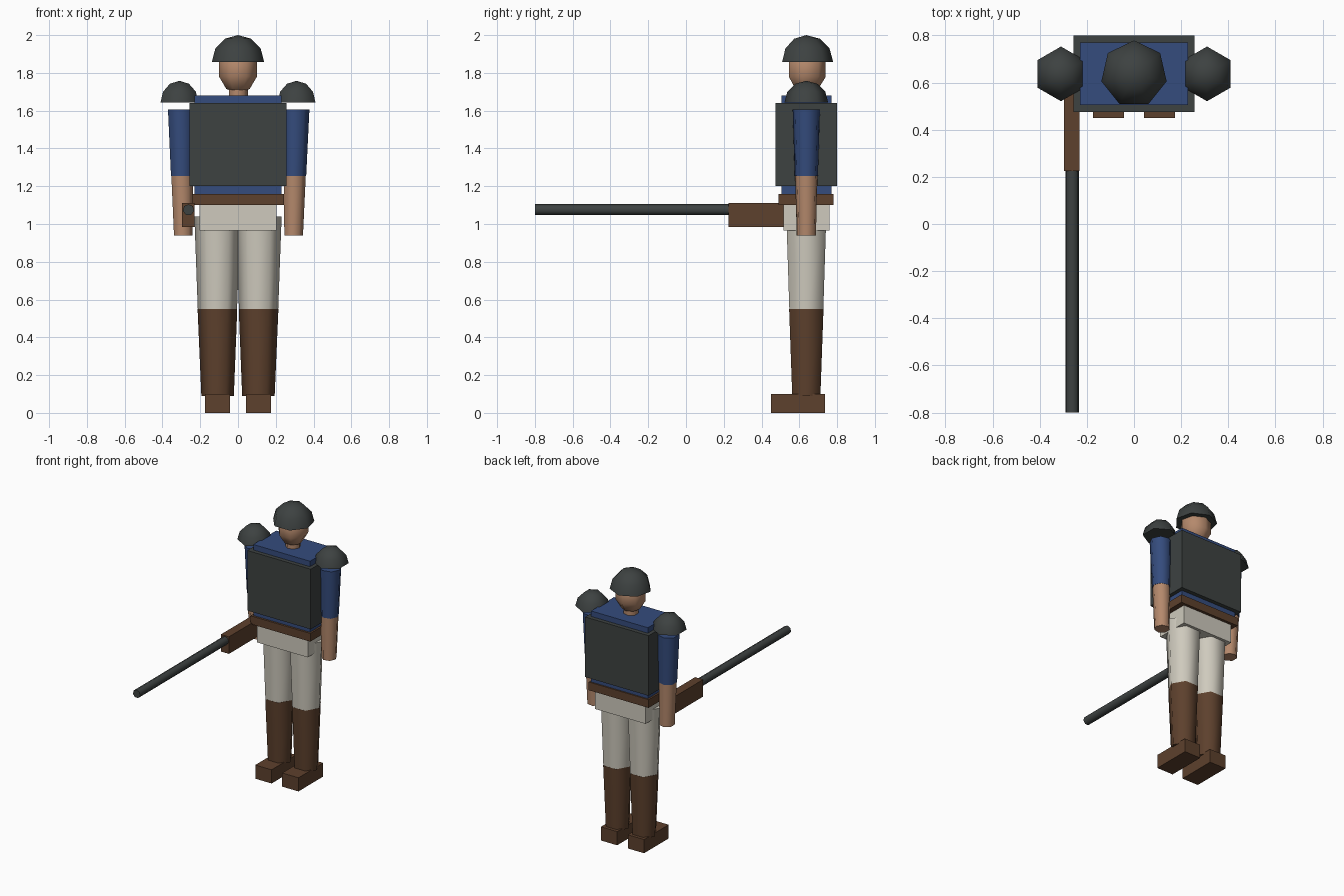
import bpy, bmesh, math
from mathutils import Matrix

if "Cube" in bpy.data.objects:
    bpy.data.objects.remove(bpy.data.objects["Cube"], do_unlink=True)

BODY_Y = 0.637


def material(name, r, g, b):
    m = bpy.data.materials.new(name)
    m.use_nodes = True
    m.diffuse_color = (r, g, b, 1)
    m.node_tree.nodes["Principled BSDF"].inputs["Base Color"].default_value = (r, g, b, 1)
    return m


armour = material("dark armour", 0.047, 0.054, 0.053)
cloth = material("blue cloth", 0.035, 0.072, 0.205)
skin = material("tan skin", 0.46, 0.25, 0.15)
cream = material("cream trousers", 0.62, 0.59, 0.51)
leather = material("brown leather", 0.11, 0.052, 0.026)


def finish(name, bm, mat, smooth=False):
    bmesh.ops.recalc_face_normals(bm, faces=bm.faces)
    mesh = bpy.data.meshes.new(name)
    bm.to_mesh(mesh)
    bm.free()
    mesh.materials.append(mat)
    ob = bpy.data.objects.new(name, mesh)
    bpy.context.collection.objects.link(ob)
    if smooth:
        bpy.ops.object.select_all(action="DESELECT")
        ob.select_set(True)
        bpy.context.view_layer.objects.active = ob
        bpy.ops.object.shade_smooth_by_angle(angle=math.radians(62))
    return ob


def box(name, x, y, z, mat):
    """Box from (min, max) pairs on each axis."""
    bm = bmesh.new()
    bmesh.ops.create_cube(bm, size=1)
    for v in bm.verts:
        v.co = [lo + (c + 0.5) * (hi - lo) for c, (lo, hi) in zip(v.co, (x, y, z))]
    return finish(name, bm, mat)


def limb(name, sides, bottom, top, r_bottom, r_top, mat):
    """Tapered prism whose end rings stay level; ends are (x, z)."""
    bm = bmesh.new()
    rings = []
    for (cx, cz), r in ((bottom, r_bottom), (top, r_top)):
        angles = [math.tau * i / sides for i in range(sides)]
        rings.append([bm.verts.new((cx + r * math.cos(a), BODY_Y + r * math.sin(a), cz))
                      for a in angles])
    for i in range(sides):
        j = (i + 1) % sides
        bm.faces.new((rings[0][i], rings[0][j], rings[1][j], rings[1][i]))
    for ring in rings:
        bm.faces.new(ring)
    return finish(name, bm, mat, True)


def dome(name, sides, x, z, r, mat):
    """Lower-closed half sphere."""
    bm = bmesh.new()
    bmesh.ops.create_uvsphere(bm, u_segments=sides, v_segments=6, radius=r)
    geom = bm.verts[:] + bm.edges[:] + bm.faces[:]
    bmesh.ops.bisect_plane(bm, geom=geom, plane_co=(0, 0, 0), plane_no=(0, 0, -1),
                           clear_outer=True)
    bmesh.ops.holes_fill(bm, edges=[e for e in bm.edges if e.is_boundary])
    bmesh.ops.translate(bm, verts=bm.verts, vec=(x, BODY_Y, z))
    return finish(name, bm, mat, True)


# Torso
box("shirt", (-0.23, 0.23), (0.505, 0.77), (1.15, 1.68), cloth)
box("chest_armour", (-0.257, 0.257), (0.475, 0.8), (1.2, 1.64), armour)
box("belt", (-0.243, 0.243), (0.49, 0.78), (1.1, 1.16), leather)
box("hips", (-0.205, 0.205), (0.515, 0.76), (0.965, 1.1), cream)

# Neck, head and helmet
limb("neck", 7, (0, 1.65), (0, 1.76), 0.052, 0.052, skin)
head = bmesh.new()
bmesh.ops.create_uvsphere(head, u_segments=7, v_segments=5, radius=0.108)
bmesh.ops.transform(head, verts=head.verts,
                    matrix=Matrix.Translation((0, BODY_Y, 1.82)) @ Matrix.Diagonal((1, 1, 1.2, 1)))
finish("head", head, skin, True)
dome("helmet", 7, 0, 1.858, 0.142, armour)

# Arms and legs on both sides
for side, s in (("left", 1), ("right", -1)):
    dome(side + "_shoulder_pad", 6, s * 0.31, 1.642, 0.116, armour)
    limb(side + "_sleeve", 7, (s * 0.298, 1.255), (s * 0.304, 1.605), 0.063, 0.074, cloth)
    limb(side + "_forearm", 7, (s * 0.292, 0.94), (s * 0.298, 1.26), 0.052, 0.061, skin)
    limb(side + "_thigh", 6, (s * 0.109, 0.55), (s * 0.109, 1.04), 0.104, 0.122, cream)
    limb(side + "_boot", 6, (s * 0.108, 0.09), (s * 0.109, 0.55), 0.086, 0.105, leather)
    box(side + "_shoe", (s * 0.109 - 0.066, s * 0.109 + 0.066), (0.45, 0.735), (0, 0.1), leather)

# Long gun held at the right hip
box("gun_stock", (-0.296, -0.231), (0.225, 0.58), (0.985, 1.11), leather)
barrel = bmesh.new()
bmesh.ops.create_cone(barrel, cap_ends=True, segments=7, radius1=0.03, radius2=0.03, depth=1.05)
bmesh.ops.transform(barrel, verts=barrel.verts,
                    matrix=Matrix.Translation((-0.262, -0.275, 1.075))
                    @ Matrix.Rotation(math.pi / 2, 4, "X"))
finish("gun_barrel", barrel, armour, True)
